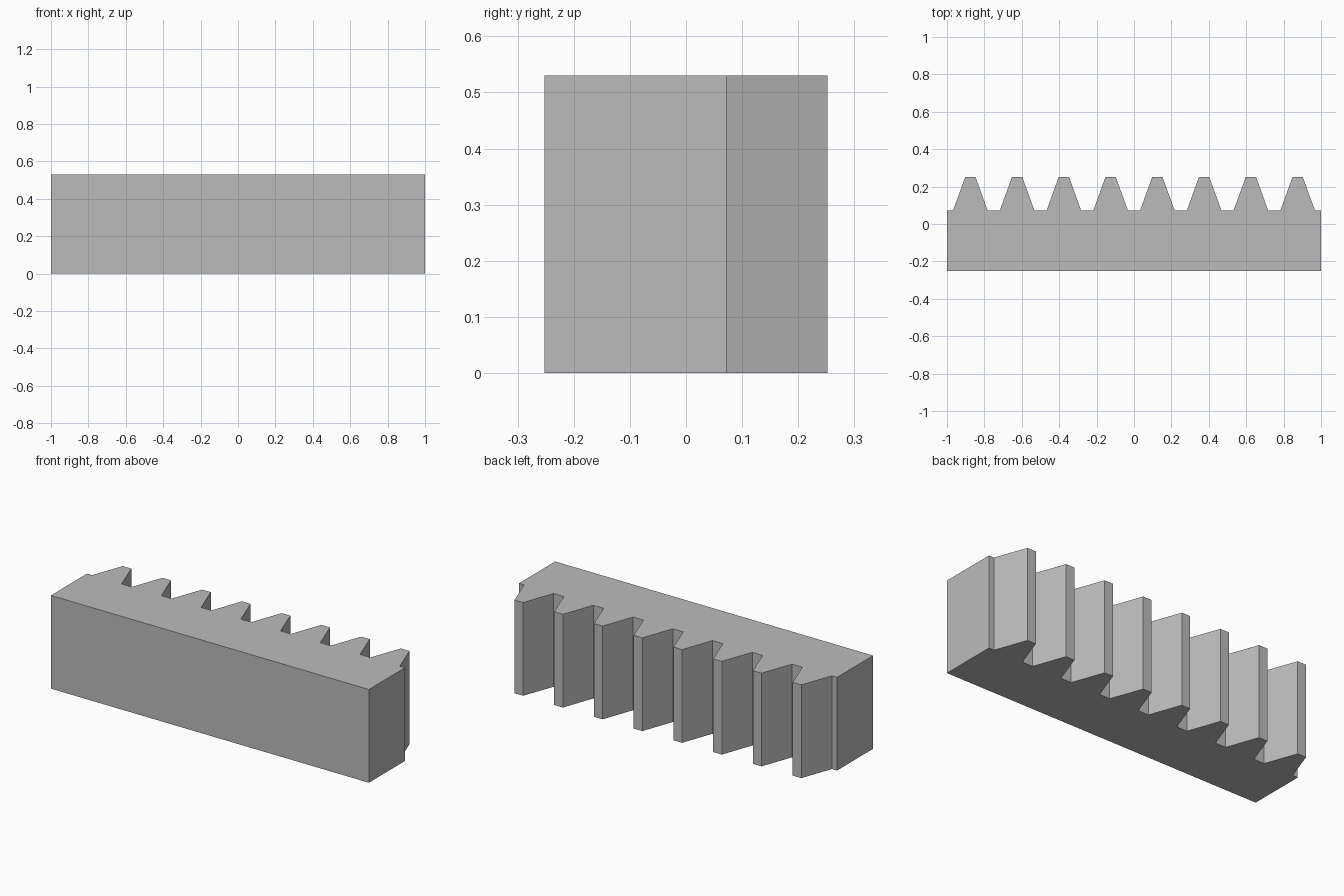
import bpy
import bmesh

cube = bpy.data.objects.get("Cube")
if cube:
    bpy.data.objects.remove(cube, do_unlink=True)

# Main dimensions
HALF_LENGTH = 1.0
HEIGHT = 0.53
FRONT, ROOT, TIP = -0.2525, 0.072, 0.2525
TEETH, PITCH = 8, 0.25
ROOT_HALF, TIP_HALF = 0.0925, 0.027

# Plain grey metal
grey = bpy.data.materials.new("grey_metal")
grey.use_nodes = True
colour = (0.5, 0.5, 0.5, 1)
grey.diffuse_color = colour
grey.node_tree.nodes["Principled BSDF"].inputs["Base Color"].default_value = colour

# Rack outline: straight bar with trapezoid teeth along the back
outline = [(-HALF_LENGTH, FRONT), (HALF_LENGTH, FRONT), (HALF_LENGTH, ROOT)]
for i in reversed(range(TEETH)):
    centre = (i - (TEETH - 1) / 2) * PITCH
    outline += [(centre + ROOT_HALF, ROOT), (centre + TIP_HALF, TIP),
                (centre - TIP_HALF, TIP), (centre - ROOT_HALF, ROOT)]
outline.append((-HALF_LENGTH, ROOT))

# Extrude the outline upward into a solid
bm = bmesh.new()
base = bm.faces.new([bm.verts.new((x, y, 0)) for x, y in outline])
result = bmesh.ops.extrude_face_region(bm, geom=[base], use_keep_orig=True)
top = [v for v in result["geom"] if isinstance(v, bmesh.types.BMVert)]
bmesh.ops.translate(bm, verts=top, vec=(0, 0, HEIGHT))
bmesh.ops.recalc_face_normals(bm, faces=bm.faces)

mesh = bpy.data.meshes.new("gear_rack")
bm.to_mesh(mesh)
bm.free()
mesh.materials.append(grey)
rack = bpy.data.objects.new("gear_rack", mesh)
bpy.context.collection.objects.link(rack)
